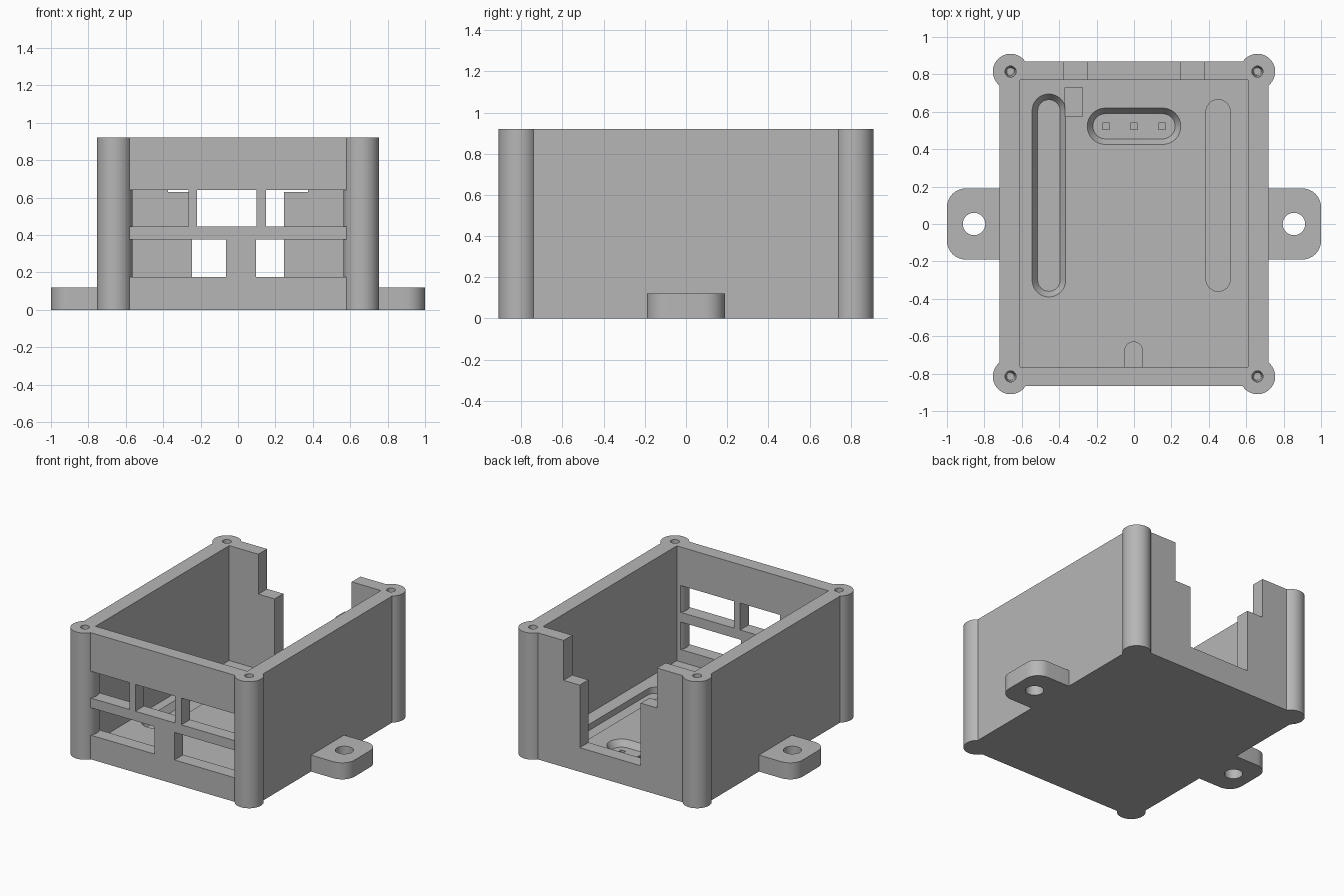
import bpy, bmesh, math

old = bpy.data.objects.get("Cube")
if old:
    bpy.data.objects.remove(old, do_unlink=True)

gray = bpy.data.materials.new("plain_gray")
gray.use_nodes = True
gray.diffuse_color = (0.47, 0.47, 0.47, 1)
gray.node_tree.nodes["Principled BSDF"].inputs["Base Color"].default_value = gray.diffuse_color

HEIGHT = 0.92
FLOOR = 0.085
RECESS = 0.04


def loft(name, low, high, z0, z1):
    """Closed solid between two outlines with equal point counts."""
    bm = bmesh.new()
    a = [bm.verts.new((x, y, z0)) for x, y in low]
    b = [bm.verts.new((x, y, z1)) for x, y in high]
    bm.faces.new(a[::-1])
    bm.faces.new(b)
    n = len(a)
    for i in range(n):
        j = (i + 1) % n
        bm.faces.new((a[i], a[j], b[j], b[i]))
    bmesh.ops.recalc_face_normals(bm, faces=bm.faces)
    mesh = bpy.data.meshes.new(name)
    bm.to_mesh(mesh)
    bm.free()
    mesh.materials.append(gray)
    obj = bpy.data.objects.new(name, mesh)
    bpy.context.collection.objects.link(obj)
    return obj


def box(name, x0, x1, y0, y1, z0, z1):
    outline = [(x0, y0), (x1, y0), (x1, y1), (x0, y1)]
    return loft(name, outline, outline, z0, z1)


def arc(cx, cy, r, start, end, steps):
    angles = [math.radians(start + (end - start) * i / steps) for i in range(steps + 1)]
    return [(cx + r * math.cos(t), cy + r * math.sin(t)) for t in angles]


def circle(cx, cy, r, n=40):
    return arc(cx, cy, r, 0, 360, n)[:-1]


def capsule(x0, x1, y0, y1):
    """Stadium outline filling the given rectangle."""
    if x1 - x0 > y1 - y0:
        r, cy = (y1 - y0) / 2, (y0 + y1) / 2
        return arc(x1 - r, cy, r, -90, 90, 16) + arc(x0 + r, cy, r, 90, 270, 16)
    r, cx = (x1 - x0) / 2, (x0 + x1) / 2
    return arc(cx, y1 - r, r, 0, 180, 16) + arc(cx, y0 + r, r, 180, 360, 16)


def combine(target, tool, operation):
    mod = target.modifiers.new("combine", "BOOLEAN")
    mod.operation = operation
    mod.solver = "EXACT"
    mod.object = tool
    bpy.context.view_layer.objects.active = target
    bpy.ops.object.modifier_apply(modifier=mod.name)
    bpy.data.objects.remove(tool, do_unlink=True)


def cut(target, tool):
    combine(target, tool, "DIFFERENCE")


# Outer block
case = box("enclosure", -0.72, 0.72, -0.865, 0.87, 0, HEIGHT)

# Front windows: upper row of three, lower row of two
for z0, z1, spans in (
    (0.445, 0.64, ((-0.61, -0.265), (-0.22, 0.10), (0.15, 0.61))),
    (0.175, 0.375, ((-0.61, -0.065), (0.095, 0.61))),
):
    for x0, x1 in spans:
        cut(case, box("window_cutter", x0, x1, -1, -0.7, z0, z1))

# Round corner posts
corners = [(sx * 0.66, sy * 0.815) for sx in (-1, 1) for sy in (-1, 1)]
for x, y in corners:
    outline = circle(x, y, 0.095, 48)
    combine(case, loft("post", outline, outline, 0, HEIGHT), "UNION")

# Hollow interior
cut(case, box("cavity_cutter", -0.61, 0.61, -0.765, 0.77, FLOOR, 1.1))

# Stepped opening in the back wall
cut(case, box("back_cutter", -0.245, 0.245, 0.7, 1, 0.175, 1.1))
cut(case, box("back_cutter", -0.375, 0.375, 0.7, 1, 0.63, 1.1))

# Screw holes in the posts
for x, y in corners:
    cut(case, loft("screw_cutter", circle(x, y, 0.02, 20), circle(x, y, 0.03, 20), 0.55, HEIGHT + 0.01))

# Mounting lugs with rounded outer corners and a through hole
for s in (-1, 1):
    outline = [(0.70, -0.19)] + arc(0.9, -0.09, 0.1, -90, 0, 10) + arc(0.9, 0.09, 0.1, 0, 90, 10) + [(0.70, 0.19)]
    outline = [(s * x, y) for x, y in outline]
    lug = loft("lug", outline, outline, 0, 0.12)
    hole = circle(s * 0.855, 0, 0.06)
    cut(lug, loft("lug_hole_cutter", hole, hole, -0.1, 0.3))
    combine(case, lug, "UNION")

# Shallow floor recesses: square pocket and arched notch
cut(case, box("pocket_cutter", -0.37, -0.275, 0.575, 0.73, FLOOR - 0.015, 0.2))
notch = [(-0.05, -0.765), (0.045, -0.765)] + arc(-0.0025, -0.678, 0.0475, 0, 180, 14)
cut(case, loft("notch_cutter", notch, notch, FLOOR - 0.015, 0.2))

# Straight slot
slot = capsule(0.385, 0.515, -0.36, 0.665)
cut(case, loft("slot_cutter", slot, slot, RECESS, 0.2))

# Bevelled slot and connector recess
for x0, x1, y0, y1 in ((-0.545, -0.365, -0.39, 0.695), (-0.25, 0.25, 0.425, 0.62)):
    wide = capsule(x0, x1, y0, y1)
    m = 0.03
    narrow = capsule(x0 + m, x1 - m, y0 + m, y1 - m)
    cut(case, loft("bevel_cutter", narrow, wide, RECESS, FLOOR))

# Connector pin sockets
for x in (-0.15, 0, 0.15):
    cut(case, box("pin_cutter", x - 0.018, x + 0.018, 0.505, 0.541, 0.02, 0.06))

# Smooth the round surfaces only
bpy.ops.object.select_all(action="DESELECT")
case.select_set(True)
bpy.context.view_layer.objects.active = case
bpy.ops.object.shade_smooth_by_angle(angle=math.radians(30))
